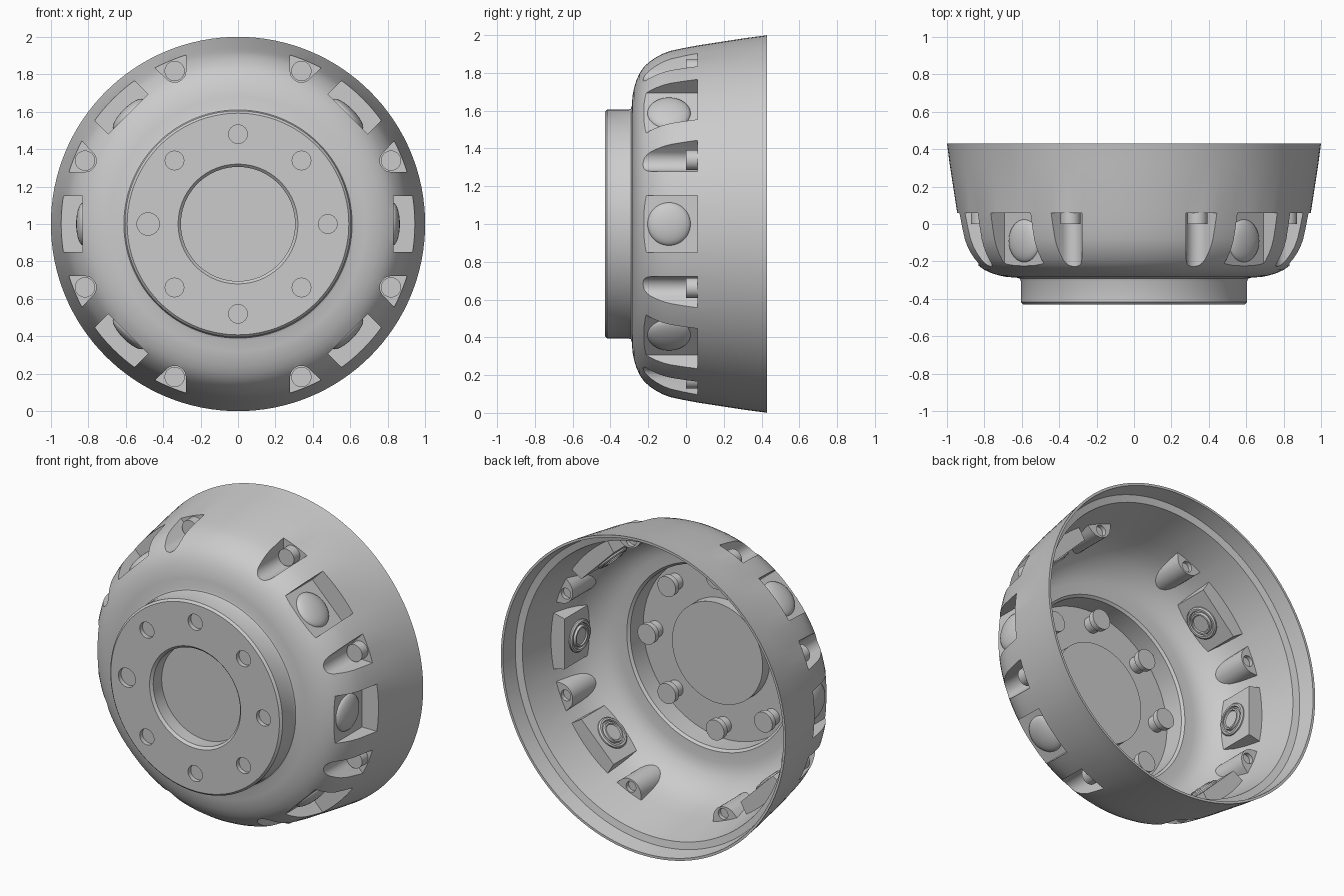
import bpy, bmesh
from math import pi, sin, cos, radians
from mathutils import Matrix, Vector

if "Cube" in bpy.data.objects:
    bpy.data.objects.remove(bpy.data.objects["Cube"])

AXIS = Matrix.Translation((0, 0, 1)) @ Matrix.Rotation(-pi / 2, 4, 'X')  # local z -> +y


def lathe(bm, profile, mat=AXIS, n=128):
    """Revolve a closed (radius, height) profile that starts and ends on the axis."""
    rings = []
    for r, h in profile:
        if r == 0:
            rings.append([bm.verts.new(mat @ Vector((0, 0, h)))] * n)
        else:
            rings.append([bm.verts.new(mat @ Vector((r * cos(2 * pi * i / n), r * sin(2 * pi * i / n), h)))
                          for i in range(n)])
    for a, b in zip(rings, rings[1:]):
        for i in range(n):
            j = (i + 1) % n
            vs = list(dict.fromkeys([a[i], a[j], b[j], b[i]]))
            bm.faces.new(vs)


def prism(bm, section, ang, y0, y1):
    """Extrude a (tangent, radius) section along y at a given angle round the wheel."""
    c, s = cos(ang), sin(ang)
    ends = [[bm.verts.new((r * c - t * s, y, 1 + r * s + t * c)) for t, r in section] for y in (y0, y1)]
    bm.faces.new(ends[0])
    bm.faces.new(ends[1])
    k = len(section)
    for i in range(k):
        j = (i + 1) % k
        bm.faces.new((ends[0][i], ends[0][j], ends[1][j], ends[1][i]))


def circle(rad, centre, n=32):
    return [(rad * cos(2 * pi * i / n), centre + rad * sin(2 * pi * i / n)) for i in range(n)]


def scallop(rad, half):
    """Rounded-bottom channel that widens outwards."""
    arc = [(rad * sin(radians(d)), 0.885 - rad * cos(radians(d))) for d in range(-66, 67, 12)]
    return arc + [(half, 0.945), (half + 0.04, 1.1), (-half - 0.04, 1.1), (-half, 0.945)]


def finish(bm, name):
    bmesh.ops.recalc_face_normals(bm, faces=bm.faces)
    me = bpy.data.meshes.new(name)
    bm.to_mesh(me)
    bm.free()
    ob = bpy.data.objects.new(name, me)
    bpy.context.collection.objects.link(ob)
    return ob


def activate(ob):
    bpy.ops.object.select_all(action='DESELECT')
    ob.select_set(True)
    bpy.context.view_layer.objects.active = ob


def smooth(ob):
    activate(ob)
    bpy.ops.object.shade_smooth_by_angle(angle=radians(30))


def subtract(ob, cutter):
    cutter.hide_render = True
    m = ob.modifiers.new("cut", 'BOOLEAN')
    m.operation = 'DIFFERENCE'
    m.solver = 'EXACT'
    m.object = cutter
    activate(ob)
    bpy.ops.object.modifier_apply(modifier=m.name)
    bpy.data.objects.remove(cutter, do_unlink=True)


def prisms(name, section, angles, y0, y1):
    bm = bmesh.new()
    for a in angles:
        prism(bm, section, a, y0, y1)
    return finish(bm, name)


BOX = [radians(d) for d in (0, 45, 135, 180, 225, 315)]
ROUND = [radians(22.5 + 45 * i) for i in range(8)]
LUGS = [radians(45 * i) for i in range(8)]

# Drum outside, with the stepped hub and its central recess
bm = bmesh.new()
lathe(bm, [(0, -.33), (.305, -.33), (.305, -.415), (.32, -.43), (.592, -.43), (.605, -.417), (.605, -.305),
           (.61, -.292), (.625, -.287), (.68, -.283), (.72, -.275), (.76, -.263), (.80, -.245), (.835, -.22),
           (.862, -.19), (.885, -.155), (.903, -.12), (.917, -.08), (.93, -.02), (.945, .06), (.985, .32),
           (.998, .42), (1, .43), (0, .43)])
drum = finish(bm, "drum")

# Hollow inside, leaving the rim step, bowl, thin hub floor and central boss
bm = bmesh.new()
lathe(bm, [(0, -.315), (.318, -.315), (.318, -.385), (.57, -.385), (.57, -.255), (.585, -.242), (.65, -.238),
           (.69, -.23), (.73, -.212), (.765, -.185), (.795, -.155), (.82, -.12), (.842, -.08), (.862, -.02),
           (.88, .06), (.925, .32), (.968, .33), (.988, .45), (0, .45)])
cavity = finish(bm, "cavity")

# Pocket backs bulge into the hollow
subtract(cavity, prisms("box_bulge", [(-.16, .79), (.16, .79), (.19, .92), (.2, 1.15), (-.2, 1.15), (-.19, .92)],
                        BOX, -.4, .09))
subtract(cavity, prisms("round_bulge", scallop(.085, .12), ROUND, -.4, .09))
subtract(drum, cavity)

# Side pockets, bolt holes and lug recesses
subtract(drum, prisms("box_pocket", [(-.15, .83), (.15, .83), (.15, 1.15), (-.15, 1.15)], BOX, -.5, .06))
subtract(drum, prisms("round_pocket", scallop(.06, .092), ROUND, -.5, .06))
subtract(drum, prisms("bolt_hole", circle(.034, .845), ROUND, .065, .2))
bm = bmesh.new()
for a in LUGS:
    prism(bm, circle(.06 if abs(a - pi) < .1 else .05, .48), a, -.5, -.402)
subtract(drum, finish(bm, "lug_recess"))
smooth(drum)

# Bolts in the rounded pockets
smooth(prisms("pocket_bolts", circle(.054, .885), ROUND, 0, .062))

# Studs inside the hub, shaft and wider head
bm = bmesh.new()
for a in LUGS:
    prism(bm, circle(.05, .48), a, -.395, -.325)
    prism(bm, circle(.064, .48), a, -.325, -.29)
smooth(finish(bm, "hub_studs"))

# Shallow domes on the box pocket floors and ringed nuts behind them
domes, nuts = bmesh.new(), bmesh.new()
for a in BOX:
    out = Matrix.Translation((0, -.09, 1)) @ Matrix.Rotation(-a, 4, 'Y') @ Matrix.Rotation(pi / 2, 4, 'Y')
    cap = [(.115 * cos(radians(d)), .825 + .04 * sin(radians(d))) for d in range(0, 90, 10)]
    lathe(domes, [(0, .82), (.115, .82)] + cap + [(0, .865)], out, 48)
    inn = Matrix.Translation((0, -.055, 1)) @ Matrix.Rotation(-a, 4, 'Y') @ Matrix.Rotation(pi / 2, 4, 'Y')
    lathe(nuts, [(0, .80), (.1, .80), (.1, .782), (.092, .774), (.08, .774), (.076, .784), (.068, .784),
                 (.064, .768), (.054, .768), (.05, .776), (0, .776)], inn, 48)
smooth(finish(domes, "pocket_domes"))
smooth(finish(nuts, "inner_nuts"))
